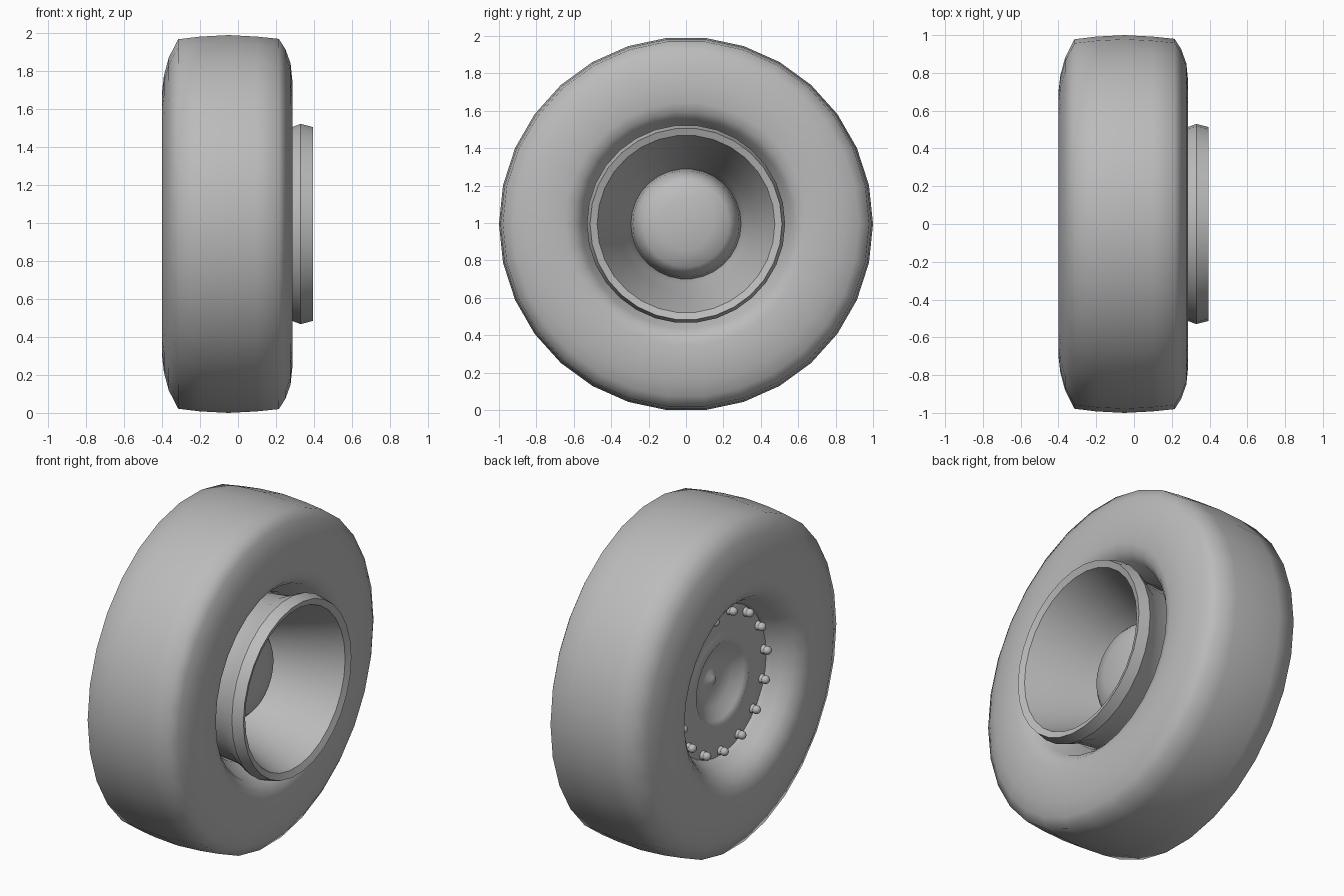
import bpy, bmesh, math
from mathutils import Matrix, Vector

if "Cube" in bpy.data.objects:
    bpy.data.objects.remove(bpy.data.objects["Cube"])

SIDES = 30
AXLE_Z = math.cos(math.pi / SIDES)

grey = bpy.data.materials.new("plain grey")
grey.use_nodes = True
grey.diffuse_color = (0.5, 0.5, 0.5, 1)
grey.node_tree.nodes["Principled BSDF"].inputs["Base Color"].default_value = (0.5, 0.5, 0.5, 1)


def finish(bm, name, angle):
    """Turn a bmesh into a smooth shaded object on the axle."""
    bmesh.ops.remove_doubles(bm, verts=bm.verts, dist=0.0005)
    bmesh.ops.recalc_face_normals(bm, faces=bm.faces)
    mesh = bpy.data.meshes.new(name)
    bm.to_mesh(mesh)
    bm.free()
    mesh.materials.append(grey)
    obj = bpy.data.objects.new(name, mesh)
    obj.location.z = AXLE_Z
    bpy.context.collection.objects.link(obj)
    bpy.ops.object.select_all(action="DESELECT")
    obj.select_set(True)
    bpy.context.view_layer.objects.active = obj
    bpy.ops.object.shade_smooth_by_angle(angle=math.radians(angle))
    return obj


def revolve(name, profile, closed=True, angle=60):
    """Spin (x, radius) points around the axle."""
    bm = bmesh.new()
    rings = []
    for x, r in profile:
        turns = [2 * math.pi * k / SIDES for k in range(SIDES)]
        rings.append([bm.verts.new((x, r * math.cos(t), r * math.sin(t))) for t in turns])
    pairs = list(zip(rings, rings[1:]))
    if closed:
        pairs.append((rings[-1], rings[0]))
    for a, b in pairs:
        for k in range(SIDES):
            n = (k + 1) % SIDES
            bm.faces.new((a[k], a[n], b[n], b[k]))
    return finish(bm, name, angle)


# Tyre: tread, rounded sidewalls and the inner bead
revolve("tyre", [
    (-0.315, 0.978), (-0.2, 0.992), (-0.05, 1.0), (0.1, 0.992), (0.215, 0.98),
    (0.25, 0.925), (0.277, 0.85), (0.287, 0.75), (0.287, 0.65), (0.272, 0.6),
    (0.235, 0.56), (0.16, 0.53), (0.1, 0.48), (-0.22, 0.44), (-0.245, 0.46),
    (-0.3, 0.485), (-0.35, 0.52), (-0.385, 0.565), (-0.398, 0.62),
    (-0.4, 0.7), (-0.39, 0.785), (-0.365, 0.88)])

# Rim: outer barrel, projecting lip and the deep conical bowl
revolve("rim", [
    (0.1, 0.47), (0.23, 0.485), (0.29, 0.515), (0.33, 0.53), (0.395, 0.513),
    (0.38, 0.475), (0.24, 0.42), (0.08, 0.365), (-0.06, 0.32), (-0.16, 0.28),
    (-0.2, 0.28), (-0.2, 0.46)], angle=35)

# Hub dome inside the bowl
revolve("hub_dome", [
    (-0.17, 0.3), (-0.04, 0.285), (0.04, 0.265), (0.075, 0.23),
    (0.1, 0.14), (0.11, 0)], closed=False)

# Wheel plate with a dished centre and a small boss
revolve("wheel_plate", [
    (-0.21, 0.465), (-0.225, 0.44), (-0.23, 0.36), (-0.235, 0.28), (-0.245, 0.25),
    (-0.225, 0.225), (-0.185, 0.16), (-0.16, 0.09), (-0.165, 0.05),
    (-0.185, 0.02), (-0.19, 0)], closed=False)

# Round headed bolts around the plate
BOLTS = 15
bm = bmesh.new()
for k in range(BOLTS):
    turn = Matrix.Rotation(2 * math.pi * k / BOLTS, 4, "X")
    head = turn @ Matrix.Translation(Vector((-0.255, 0, -0.41)))
    bmesh.ops.create_uvsphere(bm, u_segments=12, v_segments=8, radius=0.025, matrix=head)
    stem = turn @ Matrix.Translation(Vector((-0.235, 0, -0.41))) @ Matrix.Rotation(math.pi / 2, 4, "Y")
    bmesh.ops.create_cone(bm, cap_ends=True, segments=12, radius1=0.02,
                          radius2=0.03, depth=0.04, matrix=stem)
finish(bm, "bolts", 50)
